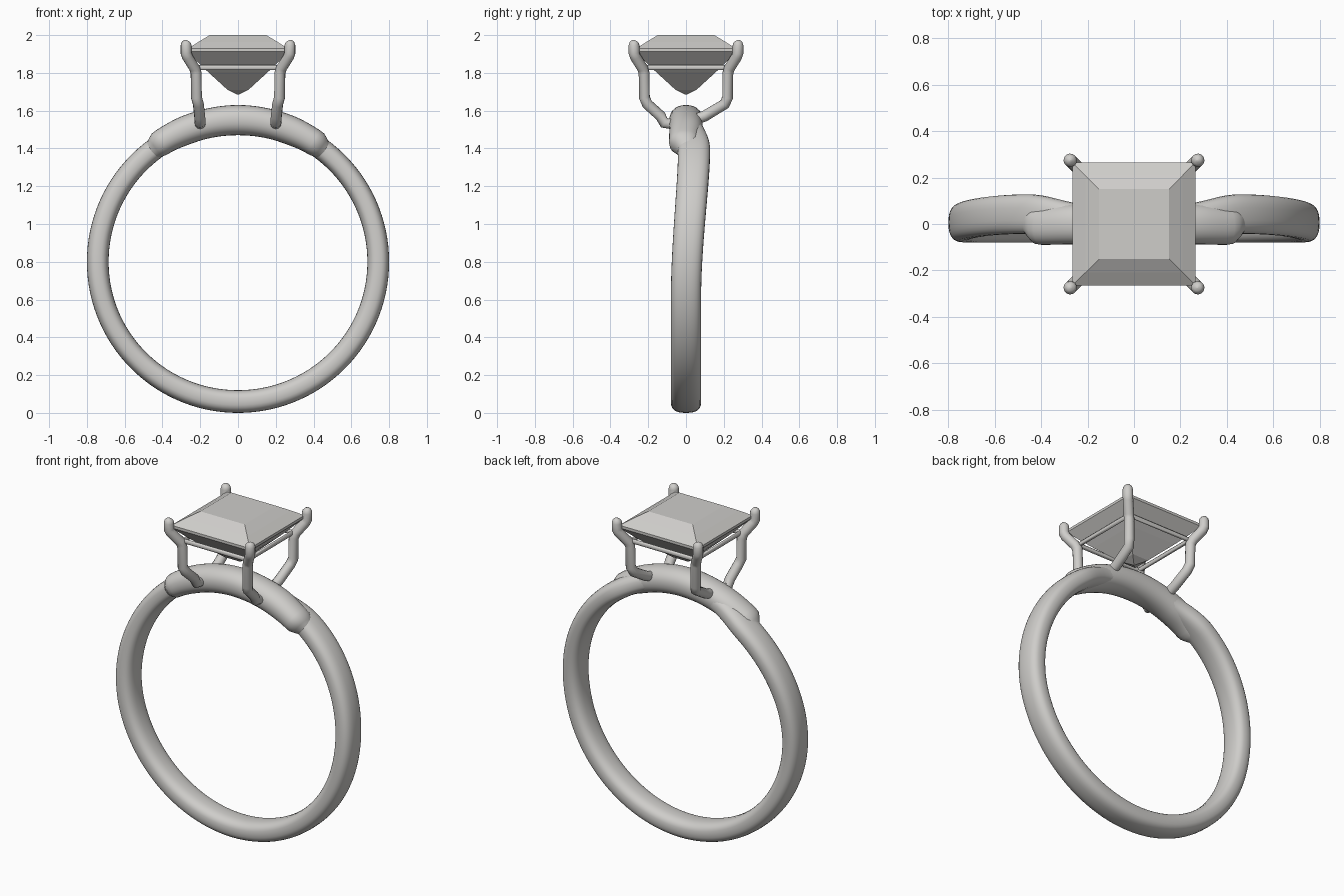
import bpy, bmesh
from math import sin, cos, pi, radians, copysign

cube = bpy.data.objects.get("Cube")
if cube:
    bpy.data.objects.remove(cube, do_unlink=True)

# One pale grey for metal and stone
grey = bpy.data.materials.new("pale_grey")
grey.use_nodes = True
colour = (0.62, 0.61, 0.59, 1)
grey.diffuse_color = colour
grey.node_tree.nodes["Principled BSDF"].inputs["Base Color"].default_value = colour

CENTRE_Z = 0.8


def finish(name, bm, smooth=True):
    bmesh.ops.recalc_face_normals(bm, faces=bm.faces[:])
    mesh = bpy.data.meshes.new(name)
    bm.to_mesh(mesh)
    bm.free()
    mesh.materials.append(grey)
    obj = bpy.data.objects.new(name, mesh)
    bpy.context.collection.objects.link(obj)
    if smooth:
        for p in mesh.polygons:
            p.use_smooth = True
    return obj


def loft(bm, rings, closed=False):
    """Skin a list of equal point rings, capped unless closed."""
    loops = [[bm.verts.new(p) for p in ring] for ring in rings]
    pairs = list(zip(loops, loops[1:]))
    if closed:
        pairs.append((loops[-1], loops[0]))
    for a, b in pairs:
        n = len(a)
        for i in range(n):
            j = (i + 1) % n
            bm.faces.new((a[i], a[j], b[j], b[i]))
    if not closed:
        bm.faces.new(loops[0])
        bm.faces.new(loops[-1])


def blend(keys, angle):
    """Ease between rows of (angle, values...)."""
    for a, b in zip(keys, keys[1:]):
        if angle <= b[0]:
            t = max(0, (angle - a[0]) / (b[0] - a[0]))
            t = t * t * (3 - 2 * t)
            return [u + (v - u) * t for u, v in zip(a[1:], b[1:])]
    return keys[-1][1:]


def section(angle, keys, power, sides=28):
    """Rounded section of the hoop, angle in degrees from the top."""
    y0, half, inner, outer = blend(keys, abs(angle))
    mid, thick = (inner + outer) / 2, (outer - inner) / 2
    a = radians(angle)
    ring = []
    for i in range(sides):
        t = 2 * pi * i / sides
        c, s = cos(t), sin(t)
        y = y0 + half * copysign(abs(c) ** (2 / power), c)
        r = mid + thick * copysign(abs(s) ** (2 / power), s)
        ring.append((r * sin(a), y, CENTRE_Z + r * cos(a)))
    return ring


# Main hoop, swinging to the back near the shoulders: angle, y, half width, radii
band_keys = [(0, 0.0, 0.08, 0.69, 0.80),
             (15, 0.005, 0.08, 0.69, 0.80),
             (37, 0.043, 0.085, 0.685, 0.80),
             (105, 0.0, 0.08, 0.685, 0.80),
             (180, 0.0, 0.08, 0.68, 0.80)]
bm = bmesh.new()
loft(bm, [section(a, band_keys, 2.6) for a in range(-180, 180, 3)], closed=True)
finish("band", bm)

# Thicker saddle over the top with tapered ends
saddle_keys = [(0, 0.0, 0.088, 0.67, 0.83),
               (20, 0.0, 0.088, 0.672, 0.826),
               (33, -0.008, 0.082, 0.68, 0.82),
               (40, 0.01, 0.04, 0.70, 0.78)]
bm = bmesh.new()
loft(bm, [section(a, saddle_keys, 2.2) for a in range(-40, 41, 2)])
finish("saddle", bm)


def tube(name, points, radius, cyclic=False):
    """Round wire through points (x, y, z, relative radius)."""
    curve = bpy.data.curves.new(name, "CURVE")
    curve.dimensions = "3D"
    curve.bevel_depth = radius
    curve.bevel_resolution = 4
    curve.use_fill_caps = True
    spline = curve.splines.new("POLY")
    spline.points.add(len(points) - 1)
    for p, (x, y, z, r) in zip(spline.points, points):
        p.co = (x, y, z, 1)
        p.radius = r
    spline.use_cyclic_u = cyclic
    spline.use_smooth = True
    curve.materials.append(grey)
    obj = bpy.data.objects.new(name, curve)
    bpy.context.collection.objects.link(obj)
    bpy.ops.object.select_all(action="DESELECT")
    obj.select_set(True)
    bpy.context.view_layer.objects.active = obj
    bpy.ops.object.convert(target="MESH")
    bpy.ops.object.shade_smooth_by_angle(angle=radians(50))


# Four prongs with bent feet and domed tips
upper = [(0.21, 0.205, 1.635, 1), (0.22, 0.22, 1.67, 1), (0.222, 0.222, 1.80, 1),
         (0.23, 0.23, 1.825, 1), (0.268, 0.268, 1.885, 1), (0.275, 0.275, 1.905, 1),
         (0.275, 0.275, 1.945, 1), (0.274, 0.274, 1.96, 0.85),
         (0.273, 0.273, 1.969, 0.55), (0.272, 0.272, 1.973, 0.12)]
feet = {"front": [(0.2, 0.04, 1.525, 1), (0.2, 0.115, 1.535, 1), (0.203, 0.135, 1.572, 1)],
        "back": [(0.2, 0.03, 1.545, 1), (0.203, 0.10, 1.572, 1)]}
for end, sy in (("front", -1), ("back", 1)):
    for side, sx in (("left", 1), ("right", -1)):
        path = [(sx * x, sy * y, z, r) for x, y, z, r in feet[end] + upper]
        tube(f"prong_{end}_{side}", path, 0.029)

# Square wire gallery joining the prongs
g = 0.218
tube("gallery_rail", [(g, g, 1.828, 1), (-g, g, 1.828, 1),
                      (-g, -g, 1.828, 1), (g, -g, 1.828, 1)], 0.014, cyclic=True)

# Square step-cut stone: half width and height of each level
levels = [(0.15, 2.0), (0.21, 1.964), (0.265, 1.928), (0.265, 1.912),
          (0.20, 1.845), (0.16, 1.806), (0.055, 1.71), (0.004, 1.685)]
bm = bmesh.new()
loft(bm, [[(w, w, z), (-w, w, z), (-w, -w, z), (w, -w, z)] for w, z in levels])
finish("stone", bm, smooth=False)
